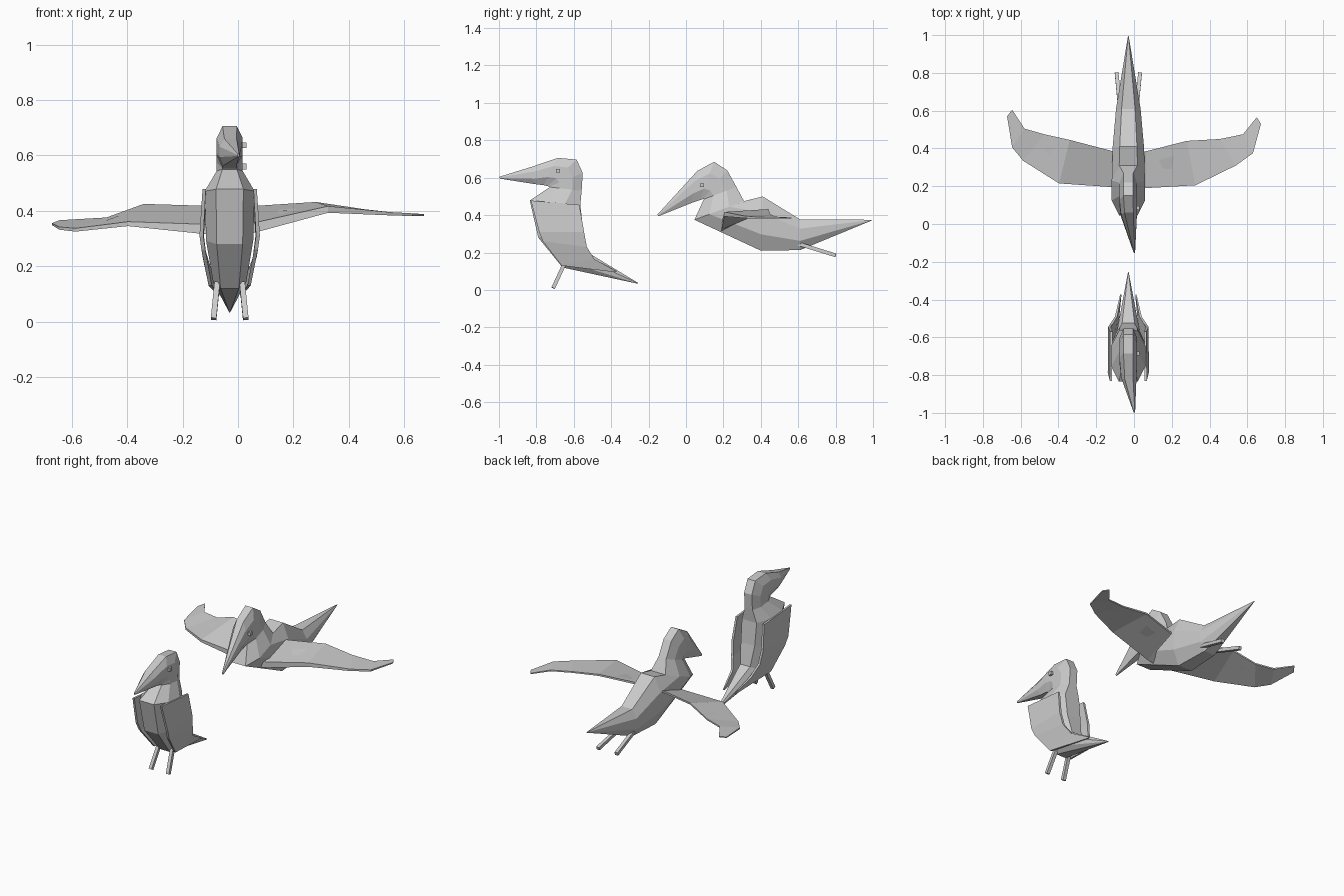
import bpy, bmesh
from mathutils import Vector

CX = -0.03  # centre line of both birds


def loft(name, rings):
    """Skin a list of equal-length point rings, closing both ends."""
    bm = bmesh.new()
    vs = [[bm.verts.new(p) for p in r] for r in rings]
    n = len(rings[0])
    for a, b in zip(vs, vs[1:]):
        for i in range(n):
            j = (i + 1) % n
            bm.faces.new((a[i], a[j], b[j], b[i]))
    bm.faces.new(vs[0])
    bm.faces.new(vs[-1])
    bmesh.ops.remove_doubles(bm, verts=bm.verts, dist=0.0005)
    bmesh.ops.recalc_face_normals(bm, faces=bm.faces)
    me = bpy.data.meshes.new(name)
    bm.to_mesh(me)
    bm.free()
    ob = bpy.data.objects.new(name, me)
    bpy.context.collection.objects.link(ob)
    return ob


def body(name, sections):
    """Section: back point (y, z), front point (y, z), half width, x shift."""
    shape = [(0, .55), (.3, 1), (.7, 1), (1, .55)]
    shape += [(t, -w) for t, w in reversed(shape)]
    rings = []
    for (by, bz), (fy, fz), w, dx in sections:
        rings.append([Vector((CX + dx + k * w, by + t * (fy - by), bz + t * (fz - bz)))
                      for t, k in shape])
    return loft(name, rings)


def plate(name, ribs, thick):
    """Rib: lead point, trail point, thickness at lead and at trail."""
    rings = []
    for lead, trail, tl, tt in ribs:
        l, t = Vector(lead), Vector(trail)
        rings.append([l + thick * tl, t + thick * tt, t - thick * tt, l - thick * tl])
    return loft(name, rings)


def leg(name, a, b, r=0.01):
    a, b = Vector(a), Vector(b)
    d = (b - a).normalized()
    u = d.cross(Vector((1, 0, 0))).normalized()
    v = d.cross(u)
    loft(name, [[p + r * (i * u + j * v) for i, j in ((1, 1), (-1, 1), (-1, -1), (1, -1))]
                for p in (a, b)])


def eye(name, y, z):
    bpy.ops.mesh.primitive_cube_add(size=0.02, location=(0.02, y, z))
    bpy.context.object.name = name


# Standing bird: tail, body, neck, head and beak in one skin
body("standing_body", [
    ((-.255, .037), (-.257, .033), .002, 0),
    ((-.525, .20), (-.66, .12), .06, 0),
    ((-.55, .32), (-.79, .28), .085, 0),
    ((-.565, .455), (-.835, .478), .09, 0),
    ((-.558, .53), (-.727, .55), .047, 0),
    ((-.552, .625), (-.73, .553), .047, 0),
    ((-.585, .697), (-.74, .555), .047, 0),
    ((-.685, .706), (-.76, .56), .047, 0),
    ((-.82, .66), (-.81, .566), .04, .003),
    ((-.998, .605), (-.995, .595), .004, .032)])
eye("standing_eye", -.685, .637)

# Folded wings and standing legs
for s, side in ((-1, "left"), (1, "right")):
    plate("folded_wing_" + side, [
        ((CX + s * .092, -.83, .478), (CX + s * .09, -.57, .455), .006, .006),
        ((CX + s * .102, -.785, .31), (CX + s * .1, -.545, .31), .007, .007),
        ((CX + s * .095, -.765, .26), (CX + s * .09, -.53, .23), .007, .007),
        ((CX + s * .07, -.665, .13), (CX + s * .065, -.49, .165), .006, .006),
        ((CX + s * .04, -.38, .095), (CX + s * .04, -.372, .10), .003, .003)],
        Vector((1, 0, 0)))
    leg("standing_leg_" + side, (CX + s * .045, -.65, .14), (CX + s * .058, -.71, .01))

# Flying bird
body("flying_body", [
    ((.995, .375), (.993, .371), .002, 0),
    ((.61, .377), (.61, .213), .065, 0),
    ((.41, .50), (.40, .21), .083, 0),
    ((.31, .475), (.045, .375), .088, 0),
    ((.27, .55), (.095, .485), .047, 0),
    ((.22, .64), (.09, .485), .047, 0),
    ((.15, .685), (.075, .48), .047, 0),
    ((.06, .636), (.03, .465), .042, .003),
    ((-.153, .403), (-.148, .394), .004, .032)])
eye("flying_eye", .085, .56)
for s, side in ((-1, "left"), (1, "right")):
    leg("flying_leg_" + side, (CX + s * .043, .60, .247), (CX + s * .062, .80, .185))

# Spread wings, swept back toward the tips
up = Vector((0, 0, 1))
plate("spread_wing_right", [
    ((.0, .19, .33), (.0, .38, .41), .018, .006),
    ((.063, .19, .34), (.063, .385, .412), .018, .006),
    ((.325, .205, .405), (.28, .44, .427), .012, .005),
    ((.54, .31, .39), (.455, .45, .402), .006, .004),
    ((.63, .375, .386), (.577, .475, .388), .005, .004),
    ((.672, .53, .385), (.65, .565, .384), .003, .003)], up)
plate("spread_wing_left", [
    ((-.06, .19, .325), (-.06, .38, .41), .018, .006),
    ((-.11, .195, .333), (-.11, .385, .412), .018, .006),
    ((-.397, .215, .353), (-.34, .445, .42), .008, .005),
    ((-.587, .335, .331), (-.475, .475, .372), .006, .004),
    ((-.645, .405, .337), (-.58, .505, .366), .005, .004),
    ((-.672, .57, .352), (-.645, .605, .363), .003, .003)], up)
